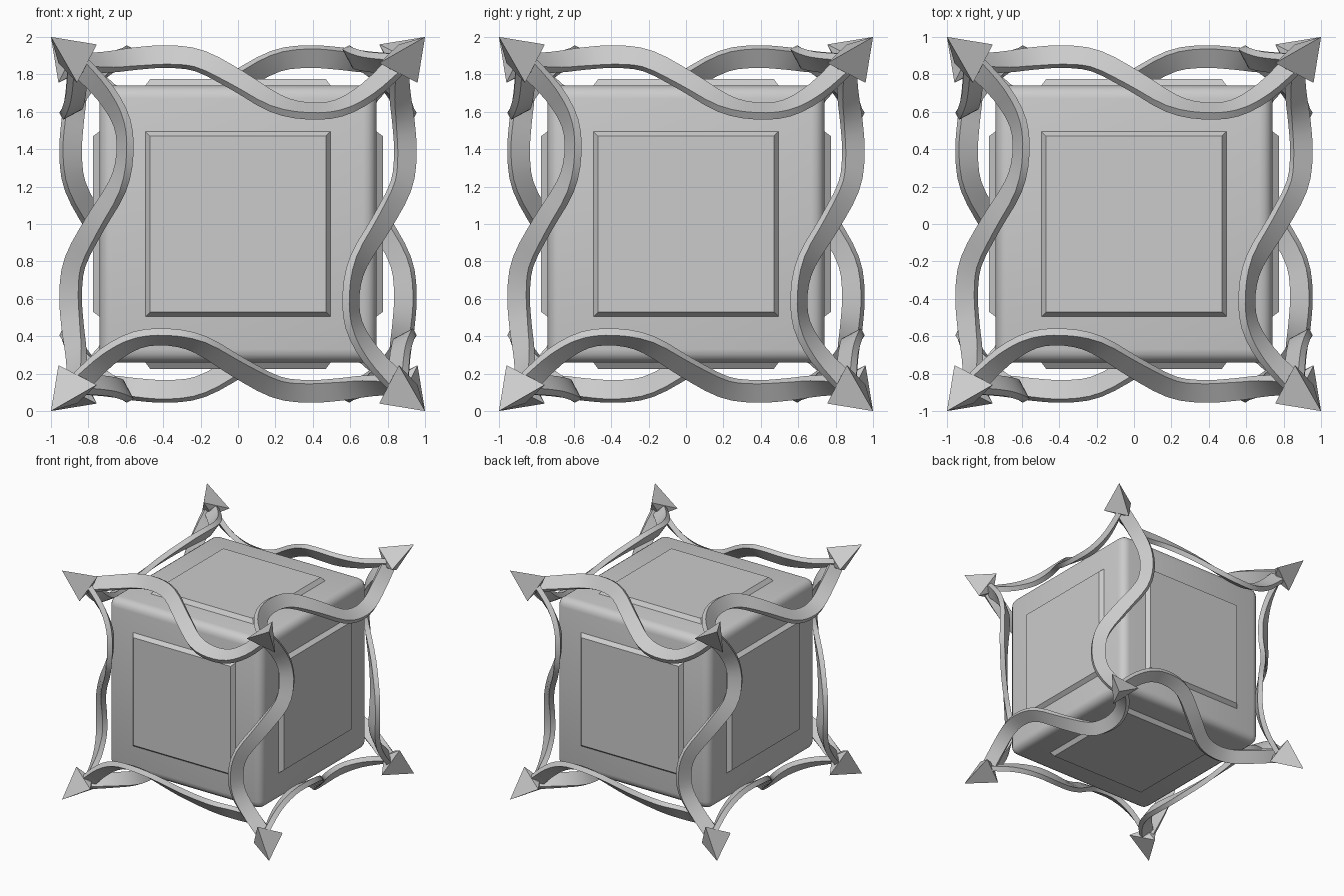
import bpy, bmesh, math
from itertools import permutations, product
from mathutils import Matrix, Vector

if "Cube" in bpy.data.objects:
    bpy.data.objects.remove(bpy.data.objects["Cube"])

CENTRE = Vector((0, 0, 1))


def finish(name, bm, rot=Matrix.Identity(3), smooth=None):
    """Turn a bmesh (built round the origin) into a rotated, lifted object."""
    bmesh.ops.recalc_face_normals(bm, faces=bm.faces)
    for v in bm.verts:
        v.co = rot @ v.co + CENTRE
    me = bpy.data.meshes.new(name)
    bm.to_mesh(me)
    bm.free()
    ob = bpy.data.objects.new(name, me)
    bpy.context.collection.objects.link(ob)
    if smooth:
        bpy.ops.object.select_all(action='DESELECT')
        ob.select_set(True)
        bpy.context.view_layer.objects.active = ob
        bpy.ops.object.shade_smooth_by_angle(angle=math.radians(smooth))
    return ob


# The 24 rotations of a cube
rotations = []
for p in permutations(range(3)):
    for s in product((1, -1), repeat=3):
        m = Matrix([[s[i] if p[i] == j else 0 for j in range(3)] for i in range(3)])
        if m.determinant() > 0:
            rotations.append(m)


def placements(point):
    """One rotation for each distinct image of a point."""
    found = {}
    for r in rotations:
        found.setdefault(tuple(round(c) for c in r @ Vector(point)), r)
    return found.values()


# Rounded core block
bm = bmesh.new()
bmesh.ops.create_cube(bm, size=1.48)
bmesh.ops.bevel(bm, geom=bm.edges[:], offset=0.07, segments=4, profile=0.5, affect='EDGES')
finish("core_block", bm, smooth=35)

# Raised chamfered panel on each face
for r in placements((0, 0, 1)):
    bm = bmesh.new()
    bmesh.ops.create_cone(bm, cap_ends=True, segments=4, radius1=0.5 * math.sqrt(2),
                          radius2=0.47 * math.sqrt(2), depth=0.04)
    bmesh.ops.rotate(bm, verts=bm.verts, matrix=Matrix.Rotation(math.pi / 4, 3, 'Z'))
    bmesh.ops.translate(bm, verts=bm.verts, vec=(0, 0, 0.754))
    finish("face_panel", bm, r)

# S-shaped band: height above the centre along the top front edge
XS = [-0.86, -0.7, -0.54, -0.37, -0.2, 0, 0.2, 0.37, 0.54, 0.7, 0.86]
UP = [0.86, 0.865, 0.885, 0.895, 0.87, 0.765, 0.645, 0.605, 0.62, 0.71, 0.86]
knots = [Vector((x, -o, u)) for x, o, u in zip(XS, reversed(UP), UP)]


def spline(pts, steps):
    """Catmull-Rom samples through the points."""
    ext = [2 * pts[0] - pts[1]] + pts + [2 * pts[-1] - pts[-2]]
    out = []
    for a, b, c, d in zip(ext, ext[1:], ext[2:], ext[3:]):
        for k in range(steps):
            t = k / steps
            out.append(0.5 * (2 * b + (c - a) * t + (2 * a - 5 * b + 4 * c - d) * t * t
                              + (3 * b - a - 3 * c + d) * t ** 3))
    return out + [pts[-1]]


def band_mesh(width=0.115, thick=0.042):
    bm = bmesh.new()
    path = spline(knots, 3)
    rings = []
    for i, p in enumerate(path):
        tan = (path[min(i + 1, len(path) - 1)] - path[max(i - 1, 0)]).normalized()
        a = math.radians(45 + 17 * math.sin(math.pi * p.x / 0.86))
        n = Vector((0, -math.cos(a), math.sin(a)))
        n = (n - tan * n.dot(tan)).normalized()
        w = tan.cross(n)
        rings.append([bm.verts.new(p + w * width / 2 * u + n * thick / 2 * v)
                      for u, v in ((-1, -1), (1, -1), (1, 1), (-1, 1))])
    for r0, r1 in zip(rings, rings[1:]):
        for k in range(4):
            bm.faces.new((r0[k], r0[(k + 1) % 4], r1[(k + 1) % 4], r1[k]))
    bm.faces.new(rings[0])
    bm.faces.new(rings[-1])
    return bm


for r in placements((0, -1, 1)):
    finish("edge_band", band_mesh(), r, smooth=35)

# Three-sided spike on each corner, slightly twisted about the diagonal
for r in placements((1, -1, 1)):
    bm = bmesh.new()
    tip = bm.verts.new((1, -1, 1))
    base = [bm.verts.new((1 - a, -1 + b, 1 - c)) for a, b, c in
            ((0.04, 0.14, 0.245), (0.245, 0.04, 0.14), (0.14, 0.245, 0.04))]
    neck = bm.verts.new((0.83, -0.83, 0.83))
    for k in range(3):
        bm.faces.new((tip, base[k], base[(k + 1) % 3]))
        bm.faces.new((neck, base[(k + 1) % 3], base[k]))
    finish("corner_spike", bm, r)
